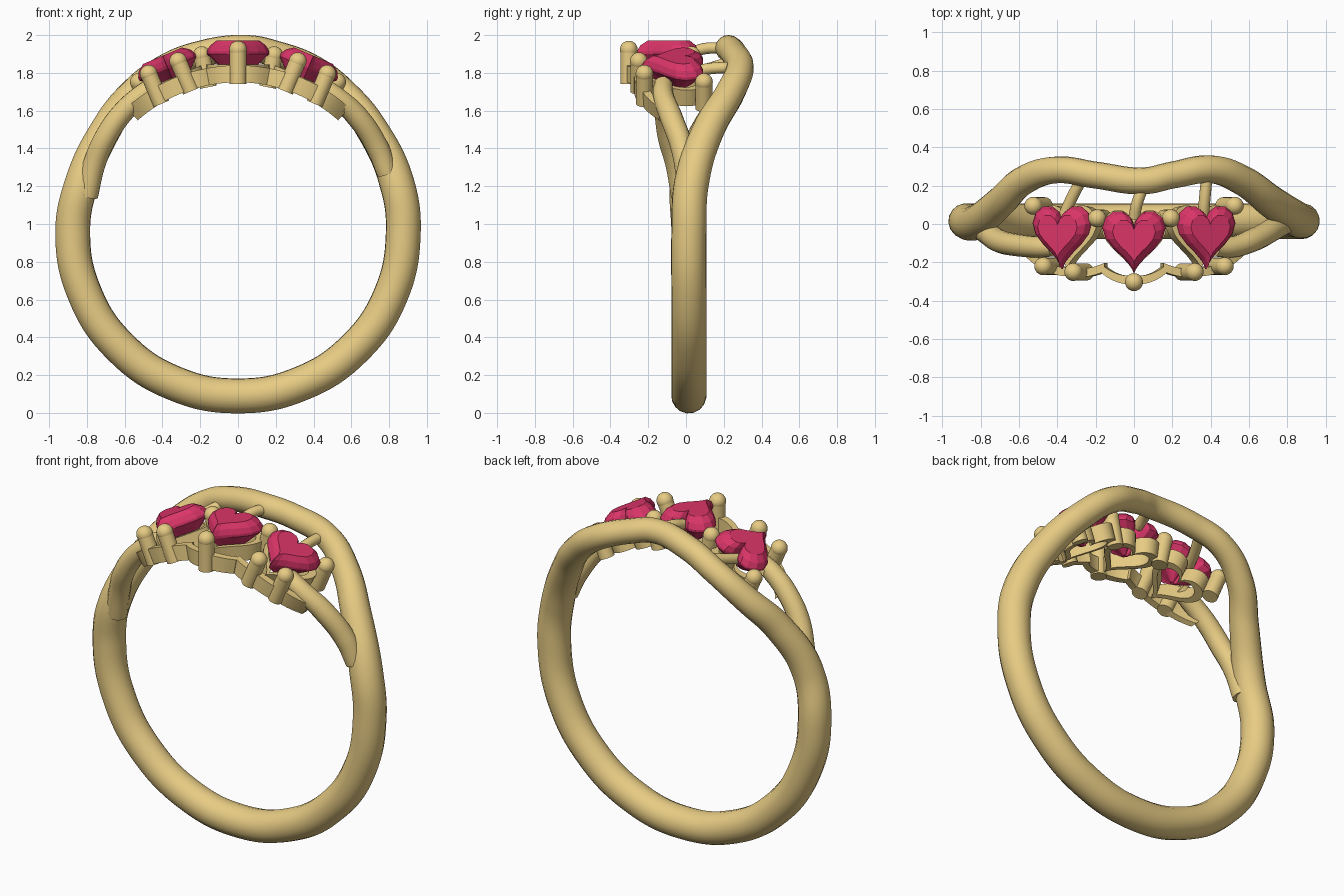
import bpy, bmesh, math
from mathutils import Matrix, Vector

if "Cube" in bpy.data.objects:
    bpy.data.objects.remove(bpy.data.objects["Cube"])

CENTRE = Vector((0, 0, 0.95))
TILT = math.radians(23)


def material(name, colour):
    m = bpy.data.materials.new(name)
    m.diffuse_color = colour
    m.use_nodes = True
    m.node_tree.nodes["Principled BSDF"].inputs["Base Color"].default_value = m.diffuse_color
    return m


GOLD = material("gold", (0.80, 0.60, 0.23, 1))
RED = material("red_gem", (0.70, 0.035, 0.14, 1))


def frame(angle):
    # local z points outwards from the ring centre
    return Matrix.Translation(CENTRE) @ Matrix.Rotation(angle, 4, 'Y')


def finish(name, bm, mat, matrix=None, smooth=True):
    bmesh.ops.recalc_face_normals(bm, faces=bm.faces)
    me = bpy.data.meshes.new(name)
    bm.to_mesh(me)
    bm.free()
    me.materials.append(mat)
    ob = bpy.data.objects.new(name, me)
    bpy.context.collection.objects.link(ob)
    if matrix:
        ob.matrix_world = matrix
    if smooth:
        bpy.ops.object.select_all(action='DESELECT')
        ob.select_set(True)
        bpy.context.view_layer.objects.active = ob
        bpy.ops.object.shade_smooth_by_angle(angle=math.radians(35))
    return ob


def tube(name, points, cyclic=False):
    # smooth round wire through (x, y, z, radius) points
    cu = bpy.data.curves.new(name, 'CURVE')
    cu.dimensions = '3D'
    cu.bevel_depth = 1
    cu.bevel_resolution = 6
    cu.resolution_u = 12
    cu.use_fill_caps = True
    sp = cu.splines.new('BEZIER')
    sp.bezier_points.add(len(points) - 1)
    sp.use_cyclic_u = cyclic
    for bp, (x, y, z, r) in zip(sp.bezier_points, points):
        bp.co = (x, y, z)
        bp.radius = r
        bp.handle_left_type = bp.handle_right_type = 'AUTO'
    cu.materials.append(GOLD)
    ob = bpy.data.objects.new(name, cu)
    bpy.context.collection.objects.link(ob)
    bpy.ops.object.select_all(action='DESELECT')
    ob.select_set(True)
    bpy.context.view_layer.objects.active = ob
    bpy.ops.object.convert(target='MESH')
    bpy.ops.object.shade_smooth_by_angle(angle=math.radians(40))


def heart(scale, n):
    pts = []
    for i in range(n):
        t = 2 * math.pi * i / n
        x = 0.0103 * 16 * math.sin(t) ** 3
        y = 0.0114 * (13 * math.cos(t) - 5 * math.cos(2 * t)
                      - 2 * math.cos(3 * t) - math.cos(4 * t)) - 0.066
        pts.append((x * scale, (y + 0.08) * scale - 0.08))
    return pts


def loft(bm, loops):
    rings = [[bm.verts.new((x, y, z)) for x, y in heart(s, n)] for s, z, n in loops]
    n = len(rings[0])
    for a, b in zip(rings, rings[1:]):
        for i in range(n):
            j = (i + 1) % n
            bm.faces.new((a[i], a[j], b[j], b[i]))
    return rings


# main band: round shank below, sweeping behind the stones on top
band = [(0.875 * math.cos(a), 0.015, 0.955 + 0.865 * math.sin(a), 0.093)
        for a in [math.radians(-180 + 22.5 * i) for i in range(9)]]
band += [(0.84, 0.03, 1.22, 0.093), (0.71, 0.12, 1.50, 0.085), (0.56, 0.23, 1.69, 0.078),
         (0.40, 0.285, 1.82, 0.073), (0.2, 0.255, 1.90, 0.07), (0.05, 0.225, 1.93, 0.07),
         (-0.2, 0.255, 1.90, 0.07), (-0.40, 0.282, 1.82, 0.07), (-0.57, 0.23, 1.68, 0.075),
         (-0.70, 0.11, 1.50, 0.082), (-0.82, 0.01, 1.24, 0.09)]
tube("band", band, True)

# front shoulder strands running up to the setting
tube("right_strand", [(0.79, 0.0, 1.27, 0.055), (0.74, -0.02, 1.40, 0.06), (0.63, -0.08, 1.57, 0.06),
                      (0.51, -0.12, 1.68, 0.055), (0.42, -0.12, 1.74, 0.05)])
tube("left_strand", [(-0.80, -0.02, 1.15, 0.06), (-0.76, -0.05, 1.32, 0.06), (-0.70, -0.09, 1.46, 0.06),
                     (-0.61, -0.11, 1.59, 0.058), (-0.50, -0.12, 1.69, 0.055), (-0.42, -0.12, 1.74, 0.05)])

# stones with their open heart-shaped baskets
for label, ang, dy in (("left", -TILT, 0.025), ("middle", 0, 0), ("right", TILT, 0.025)):
    M = frame(ang) @ Matrix.Translation((0, dy, 0))
    bm = bmesh.new()
    rings = loft(bm, [(0.68, 1.022, 24), (0.9, 0.995, 24), (1.0, 0.965, 24),
                      (1.0, 0.95, 24), (0.55, 0.88, 24), (0.08, 0.82, 24)])
    bm.faces.new(rings[0])
    bm.faces.new(rings[-1])
    finish(label + "_heart_gem", bm, RED, M, False)

    bm = bmesh.new()
    loft(bm, [(0.98, 0.80, 48), (1.02, 0.895, 48), (0.78, 0.895, 48),
              (0.72, 0.80, 48), (0.98, 0.80, 48)])
    bmesh.ops.remove_doubles(bm, verts=bm.verts, dist=1e-5)
    finish(label + "_basket", bm, GOLD, M)


def prong(name, ang, x, y, bottom=0.79, top=1.01, r=0.047):
    bm = bmesh.new()
    h = top - r - bottom
    bmesh.ops.create_cone(bm, cap_ends=True, segments=24, radius1=r * 0.95, radius2=r * 0.95,
                          depth=h, matrix=Matrix.Translation((x, y, bottom + h / 2)))
    bmesh.ops.create_uvsphere(bm, u_segments=24, v_segments=14, radius=r,
                              matrix=Matrix.Translation((x, y, top - r)))
    finish(name, bm, GOLD, frame(ang))


# claws
prong("middle_front_prong", 0, 0, -0.303, top=1.02)
for s, side in ((-1, "left"), (1, "right")):
    prong(side + "_shared_back_prong", s * TILT / 2, 0, 0.03)
    prong(side + "_inner_front_prong", s * TILT, -s * 0.065, -0.25)
    prong(side + "_outer_front_prong", s * TILT, s * 0.105, -0.22)
    prong(side + "_outer_back_prong", s * TILT, s * 0.17, 0.095, top=0.99)


def gallery_bar(name, a, b, bulge, lo=0.80, hi=0.89):
    # curved flat bar between (x, y) plan points, standing radially on the ring
    bm = bmesh.new()
    prev = None
    first = None
    n = 8
    for i in range(n + 1):
        t = i / n
        bend = bulge * 4 * t * (1 - t)
        x = a[0] + (b[0] - a[0]) * t
        y = a[1] + (b[1] - a[1]) * t - bend
        ang = math.asin(x / 0.95)
        w = 0.022
        ring = []
        for dy, r in ((-w, lo), (-w, hi), (w, hi), (w, lo)):
            ring.append(bm.verts.new(CENTRE + Vector((math.sin(ang) * r, y + dy, math.cos(ang) * r))))
        if prev:
            for k in range(4):
                m = (k + 1) % 4
                bm.faces.new((prev[k], prev[m], ring[m], ring[k]))
        else:
            first = ring
        prev = ring
    bm.faces.new(first)
    bm.faces.new(prev)
    finish(name, bm, GOLD)


# scalloped gallery along the front
for s, side in ((-1, "left"), (1, "right")):
    gallery_bar(side + "_gallery_middle", (0, -0.29), (s * 0.18, -0.235), 0.02)
    gallery_bar(side + "_gallery_inner", (s * 0.165, -0.225), (s * 0.36, -0.25), 0.015)
    gallery_bar(side + "_gallery_centre", (s * 0.34, -0.25), (s * 0.5, -0.22), 0.01)
    gallery_bar(side + "_gallery_outer", (s * 0.5, -0.21), (s * 0.63, -0.12), 0.015)

# curved struts tying the stones to the back of the band
for label, x0, x1, z0, z1, y1 in (("left", -0.37, -0.27, 1.80, 1.86, 0.24),
                                  ("middle", 0.0, 0.05, 1.91, 1.93, 0.20),
                                  ("right", 0.36, 0.38, 1.80, 1.83, 0.25)):
    tube(label + "_strut", [(x0, 0.03, z0, 0.03), ((x0 * 2 + x1) / 3, 0.11, z0 + 0.02, 0.03),
                            (x1, y1, z1, 0.03)])
